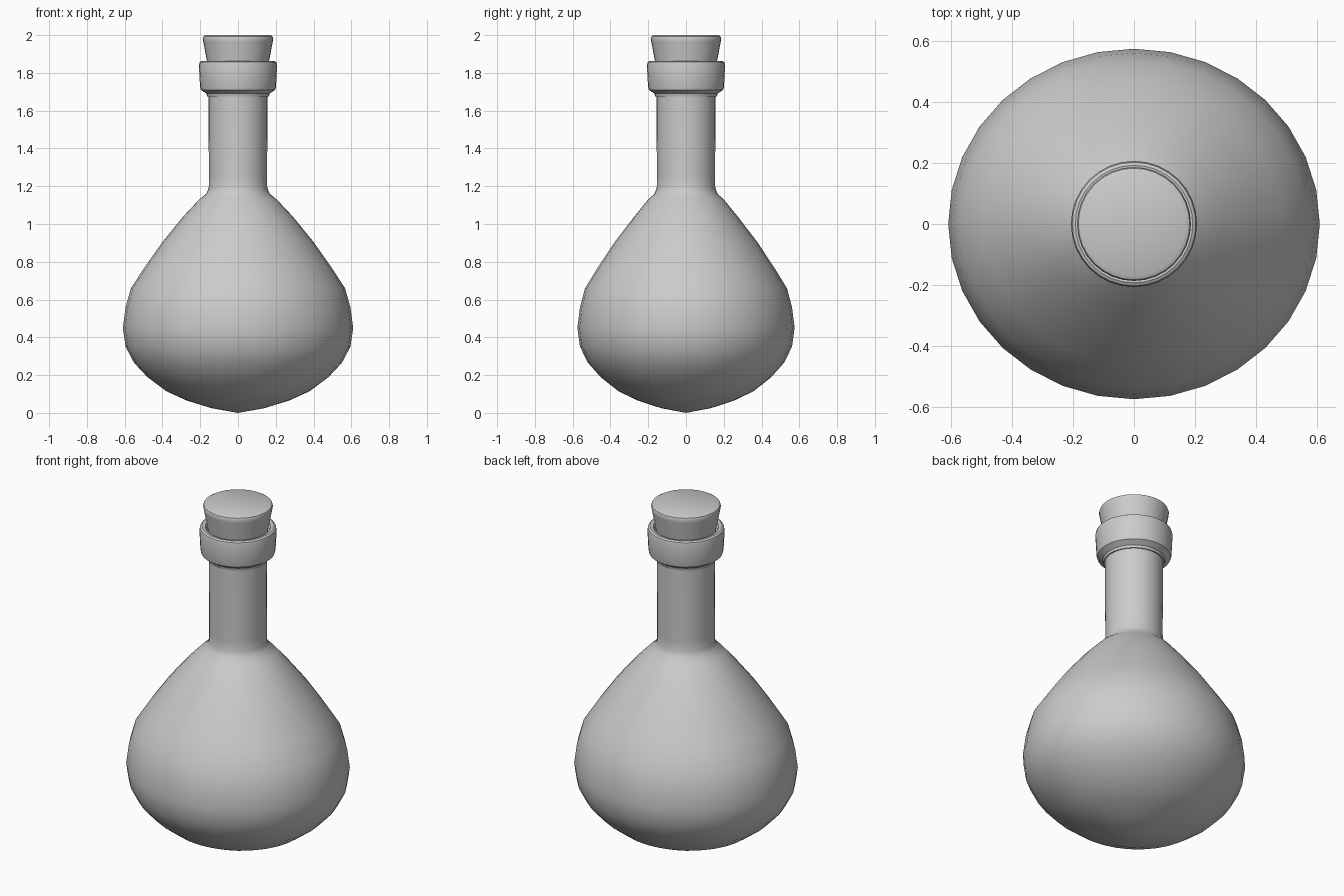
import bpy
import bmesh
import math

cube = bpy.data.objects.get("Cube")
if cube:
    bpy.data.objects.remove(cube, do_unlink=True)

grey = bpy.data.materials.new("plain_grey")
grey.use_nodes = True
grey.diffuse_color = (0.6, 0.6, 0.6, 1)
grey.node_tree.nodes["Principled BSDF"].inputs["Base Color"].default_value = (0.6, 0.6, 0.6, 1)


def lathe(name, profile, sides=32, flatten=0.0, angle=35):
    """Spin (radius, height) points about z; flatten narrows wide parts in y."""
    bm = bmesh.new()
    verts = [bm.verts.new((r, 0, z)) for r, z in profile]
    edges = [bm.edges.new(pair) for pair in zip(verts, verts[1:])]
    bmesh.ops.spin(bm, geom=verts + edges, cent=(0, 0, 0), axis=(0, 0, 1),
                   angle=math.tau, steps=sides)
    bmesh.ops.remove_doubles(bm, verts=bm.verts, dist=0.0005)
    for v in bm.verts:
        radius = math.hypot(v.co.x, v.co.y)
        amount = min(max((radius - 0.16) / 0.1, 0), 1) if v.co.z > 0.5 else 1
        v.co.y *= 1 - flatten * amount
    bmesh.ops.recalc_face_normals(bm, faces=bm.faces)
    mesh = bpy.data.meshes.new(name)
    bm.to_mesh(mesh)
    bm.free()
    mesh.materials.append(grey)
    obj = bpy.data.objects.new(name, mesh)
    bpy.context.collection.objects.link(obj)
    bpy.ops.object.select_all(action="DESELECT")
    obj.select_set(True)
    bpy.context.view_layer.objects.active = obj
    bpy.ops.object.shade_smooth_by_angle(angle=math.radians(angle))
    return obj


# Rounded belly, sloping shoulder and straight neck
lathe("flask", [
    (0, 0), (0.14, 0.025), (0.27, 0.065), (0.38, 0.115), (0.48, 0.19),
    (0.55, 0.265), (0.595, 0.35), (0.61, 0.45), (0.595, 0.56), (0.567, 0.66),
    (0.495, 0.77), (0.4, 0.905), (0.29, 1.04), (0.205, 1.13), (0.168, 1.16),
    (0.155, 1.19), (0.154, 1.25), (0.157, 1.72)], flatten=0.057, angle=60)

# Thick lip around the mouth
lathe("neck_collar", [
    (0.15, 1.675), (0.163, 1.675), (0.167, 1.69), (0.197, 1.71), (0.201, 1.725),
    (0.207, 1.84), (0.203, 1.857), (0.193, 1.863), (0.175, 1.86), (0.16, 1.83)])

# Tapered stopper
lathe("cork", [
    (0, 1.78), (0.152, 1.78), (0.165, 1.865), (0.184, 1.965), (0.187, 1.982),
    (0.183, 1.993), (0.17, 2.0), (0, 2.0)])
